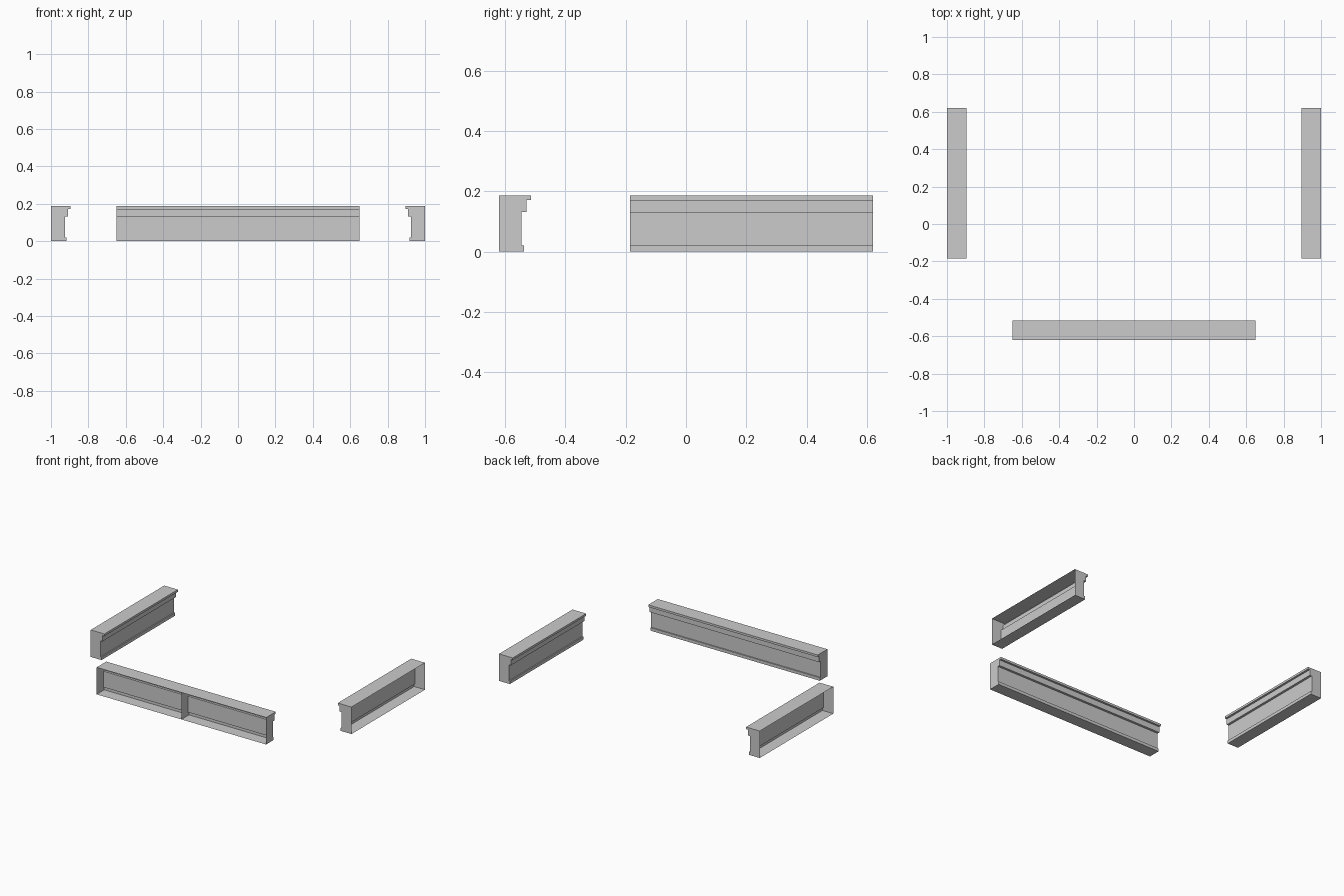
import bpy, bmesh
from math import pi
from mathutils import Matrix

if "Cube" in bpy.data.objects:
    bpy.data.objects.remove(bpy.data.objects["Cube"])

# Moulding section: (depth from open back, height), from bottom back to top back
PROFILE = [(0, 0), (0.083, 0), (0.083, 0.021), (0.075, 0.021), (0.075, 0.132),
           (0.091, 0.132), (0.091, 0.172), (0.105, 0.172), (0.105, 0.187), (0, 0.187)]


def moulding(name, length, location, angle, ribs=()):
    """Hollow moulding along local x, decorated towards +y, open towards -y."""
    bm = bmesh.new()
    h = length / 2
    ends = [[bm.verts.new((x, d, z)) for d, z in PROFILE] for x in (-h, h)]
    a, b = ends
    # moulded skin, without the back
    for i in range(len(PROFILE) - 1):
        bm.faces.new((a[i], a[i + 1], b[i + 1], b[i]))
    # end caps
    bm.faces.new(a[::-1])
    bm.faces.new(b)
    bmesh.ops.recalc_face_normals(bm, faces=bm.faces[:])
    if bm.faces[0].normal.z > 0:
        bmesh.ops.reverse_faces(bm, faces=bm.faces[:])
    # inner ribs
    for x in ribs:
        bm.faces.new([bm.verts.new((x, d, z)) for d, z in PROFILE])
    bm.transform(Matrix.Translation(location) @ Matrix.Rotation(angle, 4, 'Z'))
    me = bpy.data.meshes.new(name)
    bm.to_mesh(me)
    bm.free()
    ob = bpy.data.objects.new(name, me)
    bpy.context.collection.objects.link(ob)
    return ob


# Long front piece with a central rib, and two shorter side pieces facing inward
moulding("front_moulding", 1.3, (0, -0.62, 0), 0, ribs=(0,))
for side, s in (("left", -1), ("right", 1)):
    moulding(side + "_moulding", 0.805, (s, 0.2175, 0), s * pi / 2)
